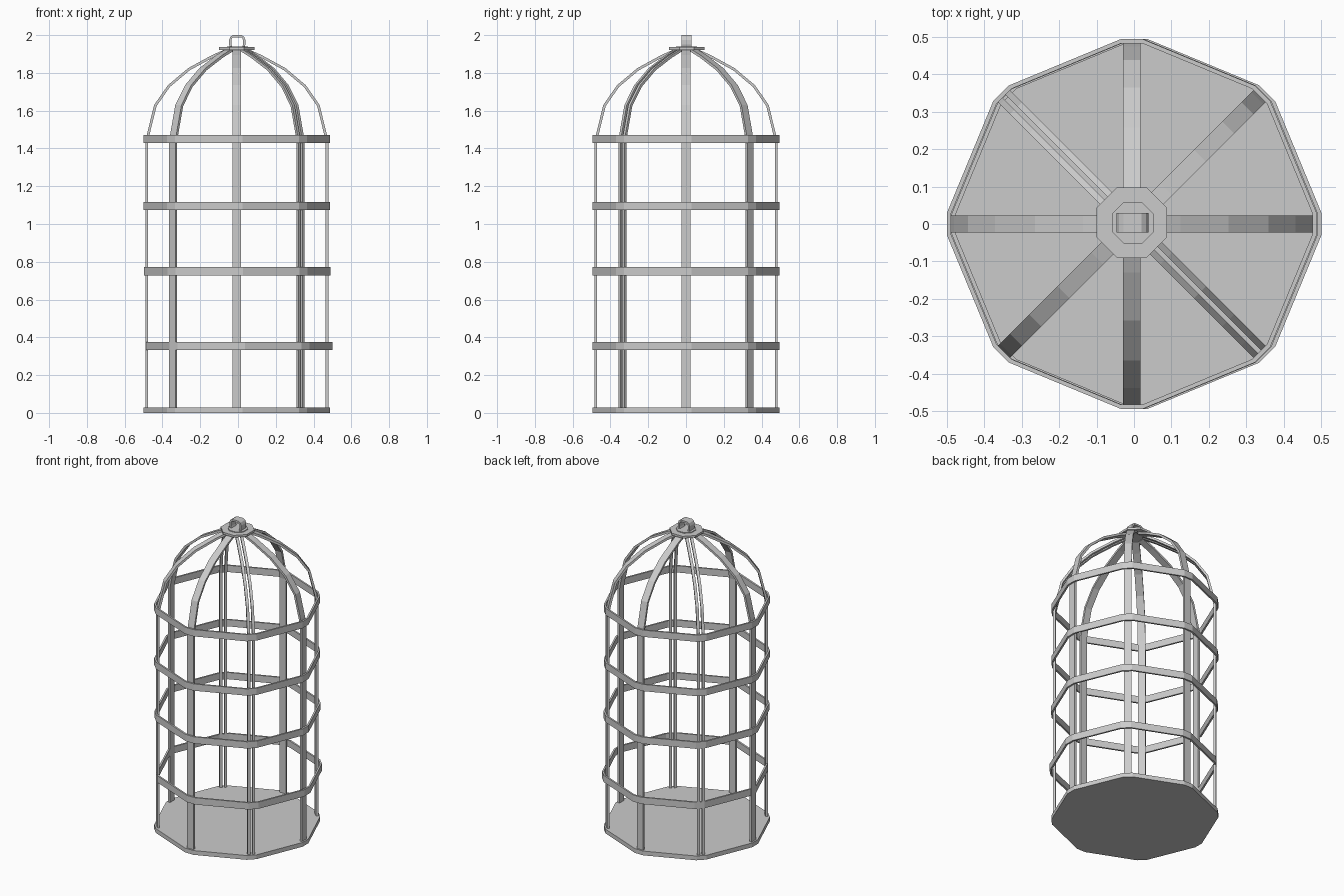
import bpy, bmesh, math
from mathutils import Vector, Matrix

if "Cube" in bpy.data.objects:
    bpy.data.objects.remove(bpy.data.objects["Cube"])

CX = -0.006          # cage body sits slightly left of centre


def make(name, verts, faces):
    me = bpy.data.meshes.new(name)
    me.from_pydata(verts, [], faces)
    bm = bmesh.new()
    bm.from_mesh(me)
    bmesh.ops.recalc_face_normals(bm, faces=bm.faces)
    bm.to_mesh(me)
    bm.free()
    ob = bpy.data.objects.new(name, me)
    bpy.context.collection.objects.link(ob)
    return ob


def outline(r, half):
    """Octagon whose corners are flattened where the bars sit."""
    pts = []
    for i in range(8):
        rot = Matrix.Rotation(i * math.pi / 4, 2)
        pts += [rot @ Vector((r, -half)), rot @ Vector((r, half))]
    return pts


def prism(name, pts, z0, z1, cx=CX, cy=0):
    n = len(pts)
    v = [(p[0] + cx, p[1] + cy, z) for z in (z0, z1) for p in pts]
    f = [list(range(n)), list(range(n, 2 * n))]
    f += [(i, (i + 1) % n, n + (i + 1) % n, n + i) for i in range(n)]
    return make(name, v, f)


def hoop(name, z0, z1, cx):
    loops = [(0.494, 0.030, z0), (0.494, 0.030, z1), (0.483, 0.028, z1), (0.483, 0.028, z0)]
    v = [(p.x + cx, p.y, z) for r, h, z in loops for p in outline(r, h)]
    f = []
    for k in range(4):
        a, b = k * 16, (k + 1) % 4 * 16
        f += [(a + i, a + (i + 1) % 16, b + (i + 1) % 16, b + i) for i in range(16)]
    return make(name, v, f)


def strip(name, path, thick, w0, w1, matrix):
    """Flat bar: path in (r, z), thickened inward, spanning w0..w1 sideways."""
    n = len(path)
    v, f = [], []
    for i, p in enumerate(path):
        a, b = Vector(path[max(i - 1, 0)]), Vector(path[min(i + 1, n - 1)])
        t = (b - a).normalized()
        q = Vector(p) + Vector((-t.y, t.x)) * thick
        v += [matrix @ Vector(c) for c in ((p[0], w0, p[1]), (p[0], w1, p[1]),
                                           (q.x, w1, q.y), (q.x, w0, q.y))]
    for i in range(n - 1):
        a, b = 4 * i, 4 * i + 4
        f += [(a + k, a + (k + 1) % 4, b + (k + 1) % 4, b + k) for k in range(4)]
    f += [(0, 1, 2, 3), tuple(4 * (n - 1) + k for k in range(4))]
    return make(name, v, f)


# floor slab
prism("floor", outline(0.494, 0.030), 0, 0.028)

# horizontal hoops
for i, (z, cx) in enumerate([(0.354, 0.007), (0.75, -0.003), (1.095, CX), (1.45, CX)]):
    hoop(f"hoop_{i + 1}", z - 0.022, z + 0.022, cx)

# vertical bars bending into the dome; two opposite bars are split in two
bar_path = [(0.484, 0.01), (0.484, 1.43), (0.475, 1.48), (0.438, 1.63), (0.365, 1.735),
            (0.258, 1.825), (0.13, 1.895), (0.05, 1.93)]
for i in range(8):
    m = Matrix.Translation((CX, 0, 0)) @ Matrix.Rotation(i * math.pi / 4, 4, 'Z')
    spans = [(-0.023, -0.006), (0.006, 0.023)] if i in (3, 7) else [(-0.023, 0.023)]
    for j, (a, b) in enumerate(spans):
        strip(f"bar_{i + 1}_{j + 1}", bar_path, 0.014, a, b, m)


# cap plates
def octagon(r):
    return [(r * math.cos((i + .5) * math.pi / 4), r * math.sin((i + .5) * math.pi / 4))
            for i in range(8)]


prism("cap_plate", octagon(0.102), 1.922, 1.936, CX, 0.004)
prism("cap_collar", octagon(0.061), 1.93, 1.941, -0.003, 0.003)

# hanging loop
loop_path = [(0.038, 1.935), (0.043, 1.95), (0.043, 1.975), (0.036, 1.992), (0.024, 2.0),
             (-0.024, 2.0), (-0.036, 1.992), (-0.043, 1.975), (-0.043, 1.95), (-0.038, 1.935)]
strip("hanging_loop", loop_path, 0.012, -0.026, 0.026, Matrix.Translation((-0.004, 0.003, 0)))
